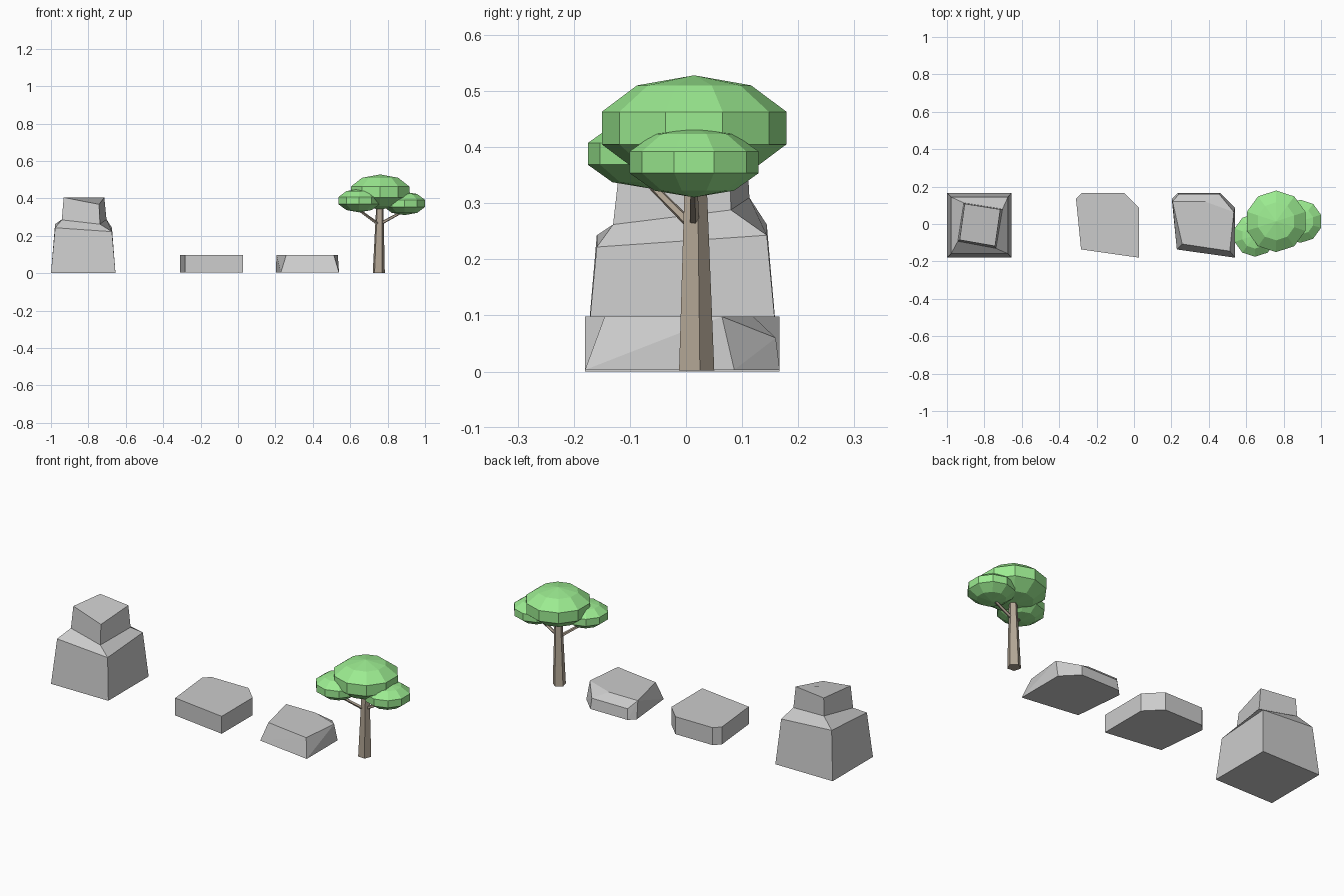
import bpy, bmesh
from math import sin, cos, pi, radians
from mathutils import Vector

if "Cube" in bpy.data.objects:
    bpy.data.objects.remove(bpy.data.objects["Cube"])


def material(name, rgb):
    m = bpy.data.materials.new(name)
    m.diffuse_color = (*rgb, 1)
    m.use_nodes = True
    m.node_tree.nodes["Principled BSDF"].inputs["Base Color"].default_value = m.diffuse_color
    return m


def finish(bm, name, mat=None):
    bmesh.ops.recalc_face_normals(bm, faces=bm.faces[:])
    me = bpy.data.meshes.new(name)
    bm.to_mesh(me)
    bm.free()
    ob = bpy.data.objects.new(name, me)
    bpy.context.collection.objects.link(ob)
    if mat:
        me.materials.append(mat)
    return ob


def hull(name, points, mat=None):
    """Faceted convex solid around a set of points."""
    bm = bmesh.new()
    verts = [bm.verts.new(p) for p in points]
    bmesh.ops.convex_hull(bm, input=verts)
    bmesh.ops.dissolve_limit(bm, angle_limit=radians(1), verts=bm.verts[:], edges=bm.edges[:])
    return finish(bm, name, mat)


def loft(name, rings, mat=None):
    """Skin equal-length rings and cap both ends."""
    bm = bmesh.new()
    rows = [[bm.verts.new(p) for p in r] for r in rings]
    n = len(rows[0])
    for a, b in zip(rows, rows[1:]):
        for i in range(n):
            j = (i + 1) % n
            bm.faces.new((a[i], a[j], b[j], b[i]))
    bm.faces.new(rows[0][::-1])
    bm.faces.new(rows[-1])
    return finish(bm, name, mat)


def ring(c, r, n, start=0.0):
    return [Vector(c) + Vector((r * cos(start + 2 * pi * i / n), r * sin(start + 2 * pi * i / n), 0))
            for i in range(n)]


def branch(name, a, b, r0, r1, mat):
    a, b = Vector(a), Vector(b)
    q = (b - a).to_track_quat('Z', 'Y')
    loft(name, [[q @ p + c for p in ring((0, 0, 0), r, 5)] for c, r in ((a, r0), (b, r1))], mat)


def canopy(name, c, radius, height, mat):
    """Ten-sided, five-band squashed ball."""
    c = Vector(c)
    pts = [c + Vector((0, 0, height)), c - Vector((0, 0, height))]
    for k in range(1, 5):
        t = k * pi / 5
        pts += ring(c + Vector((0, 0, height * cos(t))), radius * sin(t), 10, pi / 10)
    hull(name, pts, mat)


green = material("leaf_green", (0.33, 0.83, 0.28))
brown = material("bark_brown", (0.45, 0.38, 0.30))

# Tall stepped rock: base, shoulder, neck, tilted top
loft("tall_rock", [
    [(-1, -.18, 0), (-.655, -.18, 0), (-.655, .167, 0), (-1, .167, 0)],
    [(-.978, -.159, .243), (-.674, -.159, .222), (-.674, .144, .243), (-.978, .144, .262)],
    [(-.942, -.092, .285), (-.738, -.13, .262), (-.703, .08, .288), (-.91, .113, .31)],
    [(-.932, -.085, .405), (-.743, -.118, .368), (-.715, .078, .405), (-.905, .108, .405)],
])

# Two low rocks share one footprint
foot = [(-.31, .134), (-.278, .167), (-.053, .167), (.028, .086), (.028, -.18), (-.283, -.136)]
hull("flat_rock", [(x, y, z) for z in (.003, .098) for x, y in foot])
hull("chamfered_rock", [(x + .512, y, .003) for x, y in foot] + [
    (.24, .16, .06), (.455, .16, .06),
    (.206, .12, .098), (.38, .12, .098), (.534, .064, .098), (.512, -.145, .098), (.258, -.107, .098)])

# Tree trunk and branches
a0 = radians(14)
loft("trunk", [ring((.752, .0165, .002), .034, 5, a0), ring((.758, .0155, .37), .02, 5, a0)], brown)
branch("left_branch", (.75, .008, .262), (.65, -.065, .335), .009, .007, brown)
branch("right_branch", (.762, .0145, .265), (.89, .0135, .335), .009, .007, brown)

# Tree canopies
canopy("top_canopy", (.76, .0145, .434), .173, .094, green)
canopy("right_canopy", (.89, .0145, .373), .121, .0625, green)
canopy("left_canopy", (.647, -.06, .388), .121, .0625, green)
